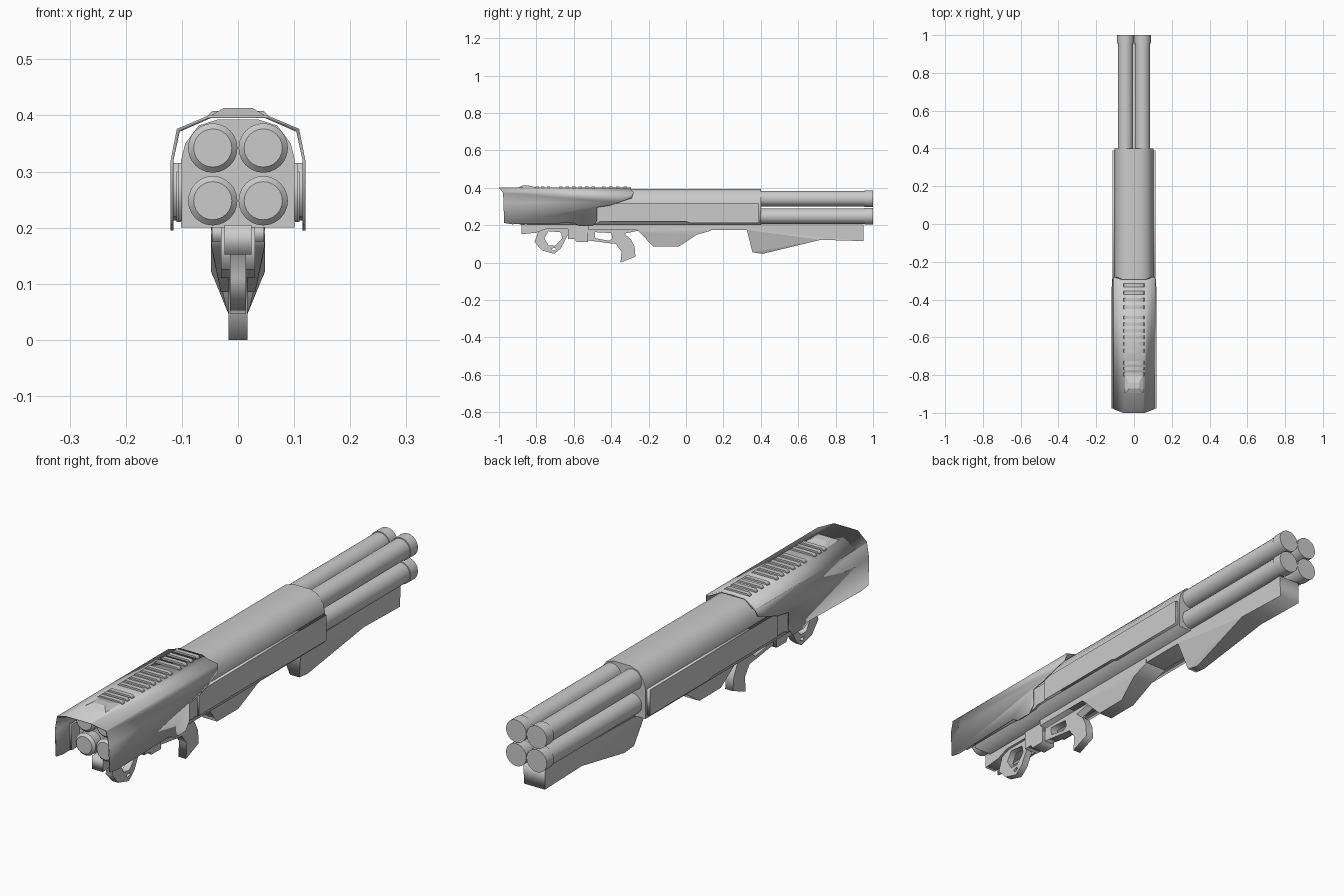
import bpy, bmesh, math

if "Cube" in bpy.data.objects:
    bpy.data.objects.remove(bpy.data.objects["Cube"])

def finish(name, bm, smooth=False):
    bmesh.ops.remove_doubles(bm, verts=bm.verts, dist=1e-4)
    bmesh.ops.dissolve_limit(bm, angle_limit=0.01, verts=bm.verts, edges=bm.edges)
    bmesh.ops.recalc_face_normals(bm, faces=bm.faces)
    me = bpy.data.meshes.new(name)
    bm.to_mesh(me)
    bm.free()
    ob = bpy.data.objects.new(name, me)
    bpy.context.collection.objects.link(ob)
    if smooth:
        bpy.ops.object.select_all(action='DESELECT')
        ob.select_set(True)
        bpy.context.view_layer.objects.active = ob
        bpy.ops.object.shade_smooth_by_angle(angle=math.radians(35))
    return ob

def extrude(name, loops, lo, hi, axis='X', taper=None):
    """Extrude outlines (first outer, then holes) along X (points are y,z) or Y (points are x,z)."""
    cu = bpy.data.curves.new(name, 'CURVE')
    cu.dimensions, cu.fill_mode = '2D', 'BOTH'
    cu.extrude = (hi - lo) / 2
    for pts in loops:
        sp = cu.splines.new('POLY')
        sp.points.add(len(pts) - 1)
        for p, (a, b) in zip(sp.points, pts):
            p.co = (a, b, 0, 1)
        sp.use_cyclic_u = True
    tmp = bpy.data.objects.new(name + "_tmp", cu)
    bpy.context.collection.objects.link(tmp)
    dg = bpy.context.evaluated_depsgraph_get()
    me = bpy.data.meshes.new_from_object(tmp.evaluated_get(dg))
    bm = bmesh.new()
    bm.from_mesh(me)
    bpy.data.objects.remove(tmp)
    bpy.data.meshes.remove(me)
    mid = (lo + hi) / 2
    for v in bm.verts:
        a, b, c = v.co
        v.co = (c + mid, a, b) if axis == 'X' else (a, c + mid, b)
        if taper:  # narrow x towards the bottom: (z_low, scale_low, z_high)
            t = min(1, max(0, (v.co.z - taper[0]) / (taper[2] - taper[0])))
            v.co.x *= taper[1] + (1 - taper[1]) * t
    return finish(name, bm)

def mirrored(pts):
    return pts + [(-x, z) for x, z in reversed(pts)]

def rect(a0, a1, b0, b1):
    return [(a0, b0), (a1, b0), (a1, b1), (a0, b1)]

# four barrels, each a stepped tube with end collars
prof = [(-0.90, 0.0), (-0.90, 0.034), (-0.89, 0.044), (-0.86, 0.044), (-0.86, 0.041),
        (0.955, 0.041), (0.955, 0.0445), (1.0, 0.0445), (1.0, 0.0)]
for sx in (-1, 1):
    for z in (0.248, 0.342):
        bm = bmesh.new()
        n, rings = 24, []
        for y, r in prof[1:-1]:
            rings.append([bm.verts.new((sx * 0.045 + r * math.cos(i * math.tau / n), y,
                                        z + r * math.sin(i * math.tau / n))) for i in range(n)])
        for a, b in zip(rings, rings[1:]):
            for i in range(n):
                bm.faces.new((a[i], a[(i + 1) % n], b[(i + 1) % n], b[i]))
        bm.faces.new(rings[0])
        bm.faces.new(rings[-1])
        finish("barrel", bm, smooth=True)

# main housing with arched section
arch = mirrored([(0.102, 0.2), (0.102, 0.318), (0.094, 0.35), (0.07, 0.382), (0.035, 0.393)])
extrude("main_housing", [arch], -0.85, 0.4, 'Y')

# side panels and the receiver step behind them
for s in (-1, 1):
    extrude("side_panel", [[(-0.41, 0.22), (0.0, 0.22), (0.02, 0.213), (0.39, 0.213),
                            (0.39, 0.315), (-0.41, 0.315)]],
            *sorted((s * 0.098, s * 0.115)))
    extrude("receiver_side", [[(-0.62, 0.21), (-0.48, 0.21), (-0.46, 0.22), (-0.4, 0.22),
                               (-0.4, 0.3), (-0.62, 0.3)]], *sorted((s * 0.098, s * 0.11)))
    extrude("inner_side_plate", [rect(-0.9, -0.6, 0.213, 0.315)], *sorted((s * 0.1, s * 0.107)))

# rear cover: bent sheet trimmed to its side outline
outer = [(0.12, 0.18), (0.12, 0.32), (0.109, 0.376), (0.05, 0.401)]
inner = [(0.115, 0.18), (0.115, 0.32), (0.104, 0.371), (0.049, 0.395)]
section = ([(-x, z) for x, z in inner] + inner[::-1])
section = outer + [(-x, z) for x, z in outer[::-1]] + [(-x, z) for x, z in inner] + inner[::-1]
sheet = extrude("cover_sheet", [section], -1.05, -0.2, 'Y')
outline = [(-1.0, 0.45), (-1.0, 0.398), (-0.978, 0.374), (-0.972, 0.212), (-0.93, 0.205),
           (-0.6, 0.212), (-0.57, 0.195), (-0.5, 0.195), (-0.475, 0.225), (-0.475, 0.295),
           (-0.41, 0.305), (-0.29, 0.345), (-0.28, 0.375), (-0.295, 0.392), (-0.295, 0.45)]
trim = extrude("cover_trim", [outline], -0.2, 0.2)
trim.hide_render = True
mod = sheet.modifiers.new("trim", 'BOOLEAN')
mod.operation, mod.object, mod.solver = 'INTERSECT', trim, 'EXACT'
dg = bpy.context.evaluated_depsgraph_get()
bm = bmesh.new()
bm.from_object(sheet, dg)
bpy.data.objects.remove(sheet)
bpy.data.objects.remove(trim)
finish("rear_cover", bm)

# cooling ribs on the cover
for y in (-0.325, -0.365, -0.402, -0.44, -0.495, -0.53, -0.565, -0.6, -0.635, -0.67,
          -0.735, -0.765, -0.795):
    extrude("cooling_rib", [[(-0.057, 0.397), (0.057, 0.397), (0.046, 0.408), (-0.046, 0.408)]],
            y - 0.009, y + 0.009, 'Y')

# rear sight hump
bm = bmesh.new()
for x, y, z in ((0.05, -0.9, 0.399), (0.026, -0.872, 0.413), (0.026, -0.84, 0.412), (0.05, -0.79, 0.399)):
    for s in (-1, 1):
        bm.verts.new((s * x, y, z))
bmesh.ops.convex_hull(bm, input=bm.verts)
finish("sight_hump", bm)

# underside rail, magazine and fore grip
extrude("under_rail", [rect(-0.52, 0.9, 0.175, 0.205)], -0.046, 0.046)
extrude("magazine", [[(-0.27, 0.18), (-0.25, 0.165), (-0.175, 0.085), (-0.04, 0.085),
                      (0.055, 0.148), (0.13, 0.17), (0.13, 0.19), (-0.27, 0.19)]],
        -0.047, 0.047, taper=(0.085, 0.65, 0.16))
extrude("fore_grip", [[(0.325, 0.175), (0.355, 0.055), (0.41, 0.047), (0.72, 0.122),
                       (0.95, 0.115), (0.95, 0.205), (0.33, 0.19)]],
        -0.048, 0.048, taper=(0.047, 0.36, 0.12))

# pistol grip with trigger opening
extrude("pistol_grip", [
    [(-0.53, 0.19), (-0.53, 0.12), (-0.42, 0.105), (-0.375, 0.1), (-0.345, 0.06), (-0.35, 0.0),
     (-0.27, 0.032), (-0.275, 0.085), (-0.295, 0.125), (-0.33, 0.155), (-0.25, 0.172), (-0.25, 0.19)],
    [(-0.485, 0.13), (-0.487, 0.163), (-0.4, 0.158), (-0.394, 0.13), (-0.41, 0.117)]],
    -0.017, 0.017)
extrude("trigger_block", [[(-0.63, 0.2), (-0.63, 0.125), (-0.595, 0.125), (-0.585, 0.11),
                           (-0.525, 0.11), (-0.525, 0.2)]], -0.03, 0.03)

# rear carrying loop and its mount
extrude("rear_loop", [
    [(-0.83, 0.2), (-0.83, 0.165), (-0.79, 0.165), (-0.81, 0.11), (-0.77, 0.065), (-0.705, 0.047),
     (-0.67, 0.075), (-0.625, 0.16), (-0.625, 0.2)],
    [(-0.735, 0.168), (-0.757, 0.13), (-0.735, 0.092), (-0.7, 0.09), (-0.662, 0.13), (-0.668, 0.162)],
    [(-0.72, 0.074), (-0.712, 0.063), (-0.695, 0.07), (-0.7, 0.08)]],
    -0.014, 0.014)
extrude("rear_mount", [[(-0.88, 0.205), (-0.88, 0.152), (-0.8, 0.16), (-0.75, 0.18), (-0.62, 0.18),
                        (-0.52, 0.16), (-0.52, 0.205)]], -0.024, 0.024)
